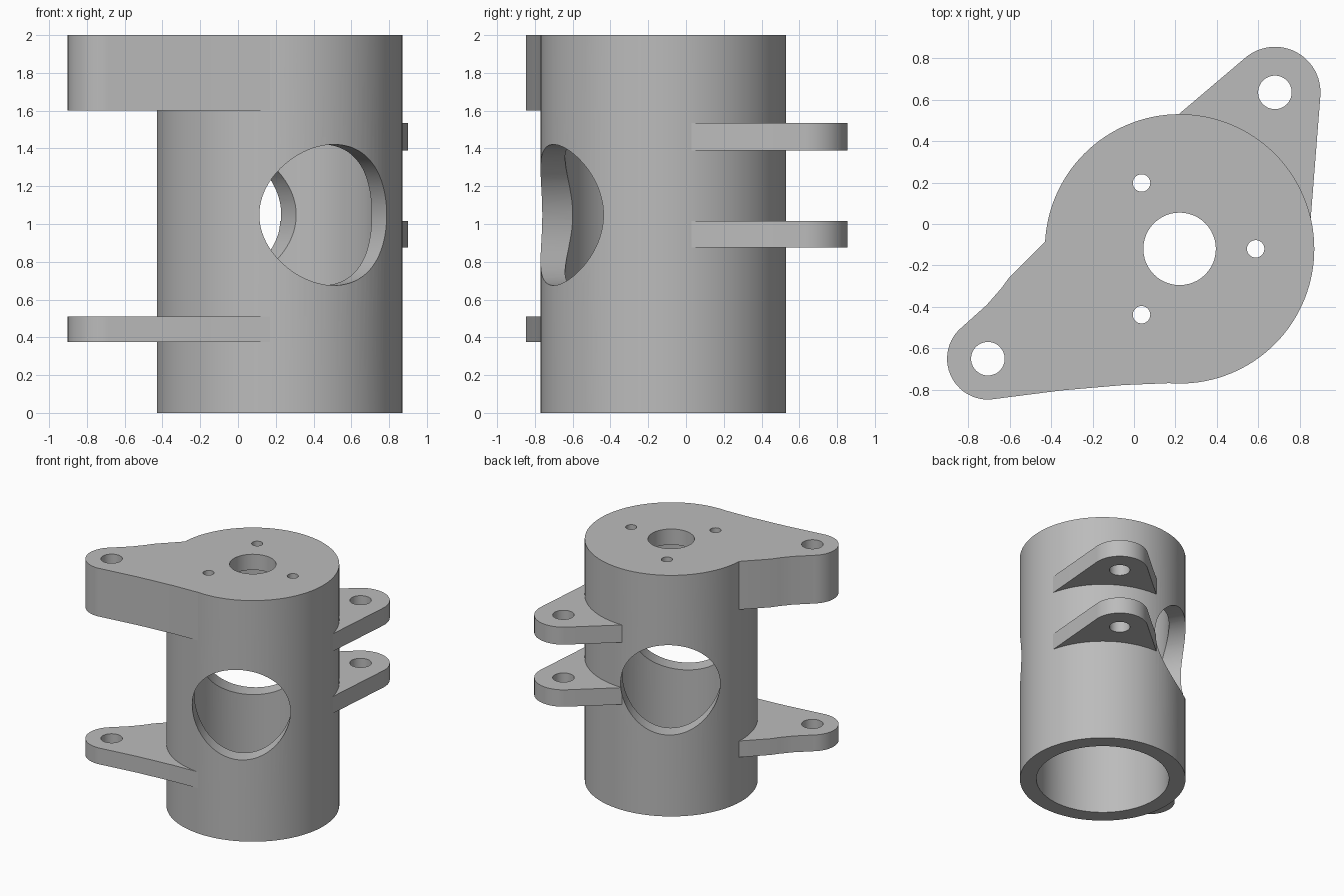
import bpy, bmesh
from math import cos, sin, radians
from mathutils import Matrix, Vector

cube = bpy.data.objects.get("Cube")
if cube:
    bpy.data.objects.remove(cube, do_unlink=True)

grey = bpy.data.materials.new("light grey")
grey.use_nodes = True
grey.diffuse_color = (0.5, 0.5, 0.5, 1)
grey.node_tree.nodes["Principled BSDF"].inputs["Base Color"].default_value = (0.5, 0.5, 0.5, 1)

CX, CY, R, WALL = 0.22, -0.12, 0.65, 0.13


def arc(cx, cy, r, a0, a1, n):
    angles = [radians(a0 + (a1 - a0) * i / n) for i in range(n + 1)]
    return [(cx + r * cos(a), cy + r * sin(a)) for a in angles]


def prism(name, outline, z0, z1):
    """Extrude a flat outline from z0 to z1."""
    bm = bmesh.new()
    face = bm.faces.new([bm.verts.new((x, y, z0)) for x, y in outline])
    new = bmesh.ops.extrude_face_region(bm, geom=[face])["geom"]
    bmesh.ops.translate(bm, vec=(0, 0, z1 - z0),
                        verts=[v for v in new if isinstance(v, bmesh.types.BMVert)])
    bmesh.ops.recalc_face_normals(bm, faces=bm.faces)
    mesh = bpy.data.meshes.new(name)
    bm.to_mesh(mesh)
    bm.free()
    mesh.materials.append(grey)
    obj = bpy.data.objects.new(name, mesh)
    bpy.context.collection.objects.link(obj)
    return obj


def rod(name, x, y, r, z0, z1, n=48):
    return prism(name, arc(x, y, r, 0, 360, n)[:-1], z0, z1)


def combine(target, other, operation):
    mod = target.modifiers.new(operation, "BOOLEAN")
    mod.object, mod.operation, mod.solver = other, operation, "EXACT"
    bpy.context.view_layer.objects.active = target
    bpy.ops.object.modifier_apply(modifier=mod.name)
    bpy.data.objects.remove(other, do_unlink=True)


# Main tube
housing = rod("housing", CX, CY, R, 0, 2, 128)

# Front lugs: thick one flush with the top, thin one near the bottom
front_lug = ([(CX, CY), (0.17, -0.768), (-0.05, -0.777), (-0.35, -0.803)]
             + arc(-0.705, -0.65, 0.197, -85, -230, 24)
             + [(-0.71, -0.39), (-0.64, -0.31), (-0.6, -0.255), (-0.429, -0.085)])
for z0, z1 in ((1.6, 2), (0.375, 0.51)):
    combine(housing, prism("front_lug", front_lug, z0, z1), "UNION")

# Back lugs: a matching pair
back_lug = ([(CX, CY), (0.853, 0.03)]
            + arc(0.68, 0.635, 0.22, -4, 129, 24) + [(0.215, 0.529)])
for z0, z1 in ((0.875, 1.015), (1.39, 1.535)):
    combine(housing, prism("back_lug", back_lug, z0, z1), "UNION")

# Hollow interior, open at the bottom and closed by a cap
combine(housing, rod("cavity", CX, CY, R - WALL, -0.1, 2 - WALL, 128), "DIFFERENCE")

# Bolt holes in the lugs, centre hole and three screw holes in the cap
holes = [(-0.705, -0.65, 0.081, -0.1), (0.68, 0.635, 0.081, -0.1), (CX, CY, 0.175, 1.7)]
holes += [(x, y, 0.042, 1.7) for x, y in arc(CX, CY, 0.367, 0, 240, 2)]
for x, y, r, z0 in holes:
    combine(housing, rod("hole", x, y, r, z0, 2.1), "DIFFERENCE")

# Large cross bore, slightly off the tube axis
bore = rod("cross_bore", 0, 0, 0.373, -1.5, 1.5, 96)
turn = Vector((0.5, -0.866, 0)).to_track_quat("Z", "Y").to_matrix().to_4x4()
bore.data.transform(Matrix.Translation((0.185, -0.14, 1.048)) @ turn)
combine(housing, bore, "DIFFERENCE")

# Smooth curved walls, sharp rims
for o in bpy.context.selected_objects:
    o.select_set(False)
housing.select_set(True)
bpy.context.view_layer.objects.active = housing
bpy.ops.object.shade_smooth_by_angle(angle=radians(25))
